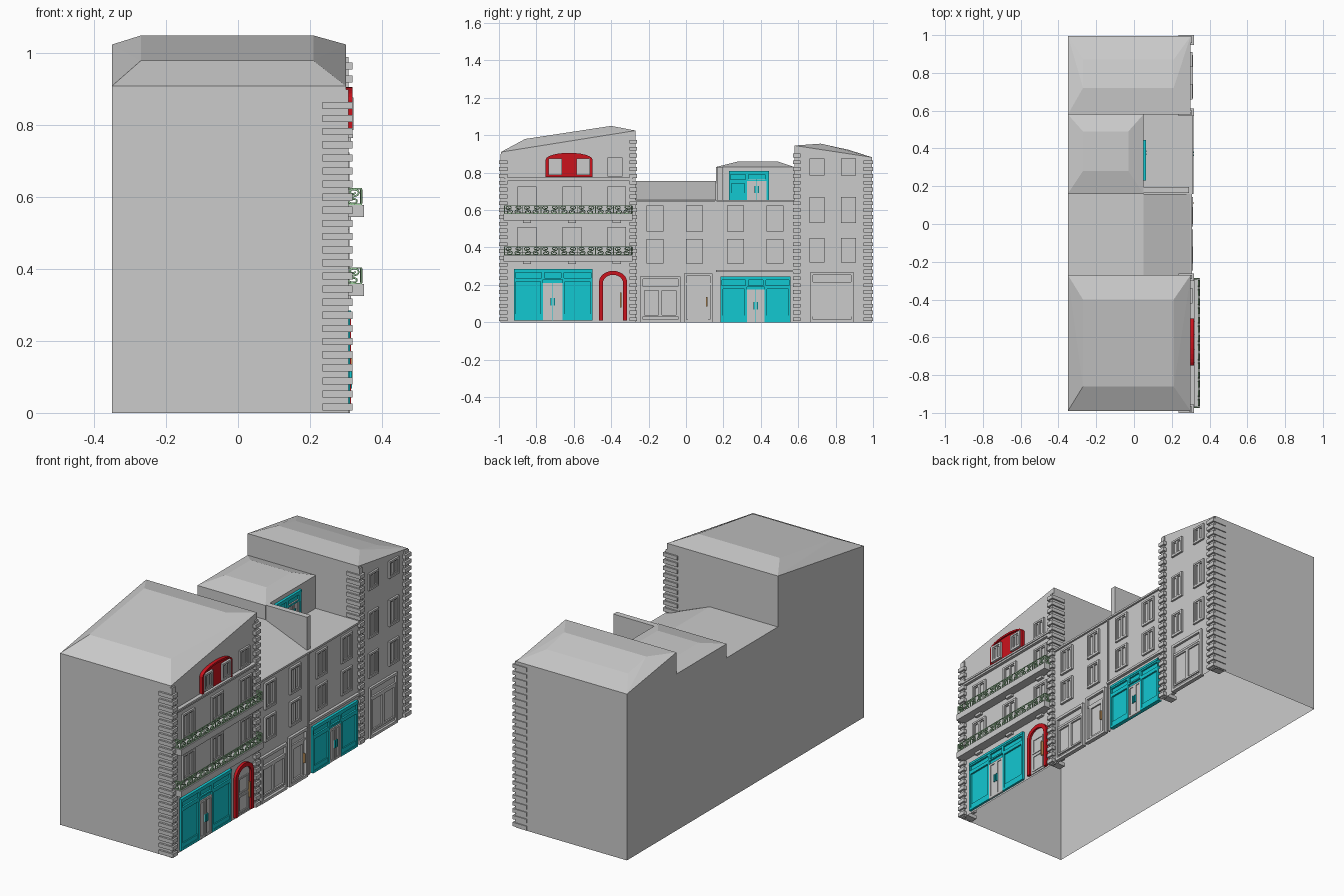
import bpy, bmesh, math

if "Cube" in bpy.data.objects:
    bpy.data.objects.remove(bpy.data.objects["Cube"])


def material(name, rgb):
    m = bpy.data.materials.new(name)
    m.diffuse_color = (*rgb, 1)
    m.use_nodes = True
    m.node_tree.nodes["Principled BSDF"].inputs["Base Color"].default_value = m.diffuse_color
    return m


CYAN = material("teal_paint", (0.006, 0.58, 0.64))
RED = material("red_paint", (0.60, 0.006, 0.012))
GREEN = material("green_iron", (0.36, 0.66, 0.36))
BRASS = material("brass", (0.60, 0.33, 0.12))


def finish(name, bm, mat=None):
    me = bpy.data.meshes.new(name)
    bm.to_mesh(me)
    bm.free()
    if mat:
        me.materials.append(mat)
    ob = bpy.data.objects.new(name, me)
    bpy.context.collection.objects.link(ob)
    return ob


def boxes(name, specs, mat=None):
    """One object from boxes given as (x0, x1, y0, y1, z0, z1)."""
    bm = bmesh.new()
    for x0, x1, y0, y1, z0, z1 in specs:
        for v in bmesh.ops.create_cube(bm, size=1)["verts"]:
            v.co = (x1 if v.co.x > 0 else x0, y1 if v.co.y > 0 else y0, z1 if v.co.z > 0 else z0)
    return finish(name, bm, mat)


def strip(name, profile, y0, y1):
    """Open shell: an x-z profile swept from y0 to y1."""
    bm = bmesh.new()
    rows = [[bm.verts.new((x, y, z)) for x, z in profile] for y in (y0, y1)]
    for i in range(len(profile) - 1):
        bm.faces.new((rows[0][i], rows[0][i + 1], rows[1][i + 1], rows[1][i]))
    return finish(name, bm)


def party_wall(name, y, outline, facing):
    """Flat x-z wall piece above a neighbour's roof."""
    bm = bmesh.new()
    f = bm.faces.new([bm.verts.new((x, y, z)) for x, z in outline])
    f.normal_update()
    if f.normal.y * facing < 0:
        f.normal_flip()
    bmesh.ops.triangulate(bm, faces=[f])
    return finish(name, bm)


def hip_house(name, x1, y0, y1, e0, e1, tx, ty, tz, base=0.0, outer=0):
    """Open-bottomed walls and hipped roof; only the outer (-1 or 1) gable wall is kept."""
    bm = bmesh.new()
    for x in (-0.35, x1):
        for y, e in ((y0, e0), (y1, e1)):
            bm.verts.new((x, y, base))
            bm.verts.new((x, y, e))
    for x in tx:
        for y, z in zip(ty, tz):
            bm.verts.new((x, y, z))
    bmesh.ops.convex_hull(bm, input=bm.verts)
    bmesh.ops.recalc_face_normals(bm, faces=bm.faces)
    bmesh.ops.dissolve_limit(bm, angle_limit=0.01, verts=bm.verts, edges=bm.edges)
    bm.normal_update()
    drop = [f for f in bm.faces if f.normal.z < -0.9 or (abs(f.normal.y) > 0.99 and f.normal.y * outer <= 0)]
    bmesh.ops.delete(bm, geom=drop, context="FACES")
    return finish(name, bm)


def prism(name, outline, x0, x1, mat=None):
    """Extrude a y-z outline along x."""
    bm = bmesh.new()
    f = bm.faces.new([bm.verts.new((x0, y, z)) for y, z in outline])
    for v in bmesh.ops.extrude_face_region(bm, geom=[f])["geom"]:
        if isinstance(v, bmesh.types.BMVert):
            v.co.x = x1
    bmesh.ops.triangulate(bm, faces=[g for g in bm.faces if len(g.verts) > 4])
    bmesh.ops.recalc_face_normals(bm, faces=bm.faces)
    return finish(name, bm, mat)


def arch(y0, y1, z0, spring, rise, n=12):
    c, r = (y0 + y1) / 2, (y1 - y0) / 2
    top = [(c + r * math.cos(math.pi * i / n), spring + rise * math.sin(math.pi * i / n)) for i in range(n + 1)]
    return [(y1, z0)] + top + [(y0, z0)]


def frame(x0, x1, y0, y1, z0, z1, t):
    return [(x0, x1, y0, y0 + t, z0, z1), (x0, x1, y1 - t, y1, z0, z1),
            (x0, x1, y0 + t, y1 - t, z0, z0 + t), (x0, x1, y0 + t, y1 - t, z1 - t, z1)]


def window(name, y, z, w, h, x=0.30):
    """Double casement with surround, centred at y, z."""
    y0, y1, z0, z1 = y - w / 2, y + w / 2, z - h / 2, z + h / 2
    s = frame(x - 0.01, x + 0.010, y0, y1, z0, z1, 0.010)
    for a, b in ((y0 + 0.010, y), (y, y1 - 0.010)):
        s += frame(x - 0.01, x + 0.006, a, b, z0 + 0.010, z1 - 0.010, 0.006)
    return boxes(name, s)


def double_door(name, x, y0, y1, z0, z1, mat):
    c, m = (y0 + y1) / 2, (z0 + z1) / 2
    s = []
    for a, b in ((y0, c - 0.001), (c + 0.001, y1)):
        s += [(x, x + 0.003, a, b, z0, z1)] + frame(x, x + 0.007, a, b, z0, z1, 0.011)
    boxes(name, s)
    boxes(name + "_handles", [(x + 0.007, x + 0.014, c + k - 0.004, c + k + 0.004, m - 0.02, m + 0.02)
                              for k in (-0.008, 0.008)], mat)


def shop(name, y0, y1, z0, z1, d0, d1, dz, mat, x=0.30):
    """Shop front: backing, fascia, framed panes either side of a double door."""
    tr = z1 - 0.055
    s = [(x - 0.01, x + 0.003, y0, y1, z0, z1), (x, x + 0.014, y0, y1, z1 - 0.012, z1)]
    for a, b, side in ((y0, d0, 1), (d0, d1, 0), (d1, y1, 1)):
        s += frame(x, x + 0.012, a, b, tr, z1 - 0.012, 0.008)
        if side:
            s += frame(x, x + 0.012, a, b, z0, tr, 0.012)
            s.append((x, x + 0.009, a, b, z0, z0 + 0.035))
    boxes(name, s, mat)
    double_door(name + "_door", x + 0.003, d0, d1, z0, dz, mat)


def plain_shop(name, y0, y1, z1):
    """Grey display window: surround, two tall panes and a transom."""
    c, t = (y0 + y1) / 2, z1 - 0.065
    boxes(name, frame(0.29, 0.312, y0, y1, 0, z1, 0.014) + frame(0.29, 0.307, y0 + 0.014, c, 0.03, t, 0.009)
          + frame(0.29, 0.307, c, y1 - 0.014, 0.03, t, 0.009) + [(0.29, 0.309, y0 + 0.014, y1 - 0.014, t, t + 0.012)])


def quoins(name, y, inward, top, width):
    """Toothed corner stones on a thin backing; inward is the y direction into the wall."""
    s = [(0.29, 0.308, *sorted((y + inward * 0.008, y + inward * (width - 0.01))), 0, top)]
    for i in range(int(top / 0.0365)):
        z = i * 0.0365 + 0.006
        s.append((0.235, 0.318, *sorted((y, y + inward * width)), z, z + 0.02))
    boxes(name, s)


def scroll(u0, w, z0, h):
    """S-shaped scroll points in a u-z panel."""
    pts, r = [], h * 0.25
    for i in range(12):
        t = i / 11
        a, k = math.pi * (3.0 - 2.5 * t), r * (0.25 + 0.75 * t)
        pts.append((-k * math.cos(a), h * 0.25 - k * math.sin(a)))
    pts += [(-u, -z) for u, z in reversed(pts)]
    return [(u0 + w / 2 + u * w / h * 1.9, z0 + h / 2 + z) for u, z in pts]


def balcony(name, z):
    y0, y1, xf, n = -0.97, -0.29, 0.343, 7
    boxes(name + "_slab", [(0.29, 0.35, -0.975, -0.285, z, z + 0.033)]
          + [(0.29, 0.315, c - 0.022, c + 0.022, z - 0.013, z) for c in (-0.85, -0.61, -0.37)])
    b, t, step = z + 0.034, z + 0.080, (y1 - y0) / n
    s = []
    for q in (b, t - 0.003):
        s.append((xf - 0.002, xf + 0.002, y0, y1, q, q + 0.003))
        s += [(0.30, xf, y - 0.002, y + 0.002, q, q + 0.003) for y in (y0, y1)]
    s += [(xf - 0.002, xf + 0.002, y0 + i * step - 0.002, y0 + i * step + 0.002, b, t) for i in range(n + 1)]
    boxes(name + "_rails", s, GREEN)
    cu = bpy.data.curves.new(name + "_scrolls", "CURVE")
    cu.dimensions = "3D"
    cu.bevel_depth, cu.bevel_resolution = 0.003, 1
    cu.materials.append(GREEN)
    paths = [[(u, y, q) for u, q in scroll(0.302, 0.038, b, t - b)] for y in (y0, y1)]
    for i in range(n):
        c = y0 + (i + 0.5) * step
        for sg in (-1, 1):
            paths.append([(xf, c + sg * u, q) for u, q in scroll(0.002, step / 2 - 0.006, b, t - b)])
    for pts in paths:
        sp = cu.splines.new("POLY")
        sp.points.add(len(pts) - 1)
        for p, c in zip(sp.points, pts):
            p.co = (*c, 1)
    ob = bpy.data.objects.new(name + "_scrolls", cu)
    bpy.context.collection.objects.link(ob)
    bpy.ops.object.select_all(action="DESELECT")
    ob.select_set(True)
    bpy.context.view_layer.objects.active = ob
    bpy.ops.object.convert(target="MESH")
    bpy.ops.object.shade_smooth()


# House shells and roofs, open underneath and undivided inside
hip_house("corner_house", 0.30, -0.99, -0.27, 0.91, 1.025, (-0.27, 0.21), (-0.86, -0.40), (0.98, 1.05), outer=-1)
strip("low_house", [(0.298, 0), (0.298, 0.655), (0.05, 0.755), (-0.35, 0.755), (-0.35, 0)], -0.27, 0.16)
strip("terrace_house", [(0.30, 0), (0.30, 0.655), (0.05, 0.655)], 0.16, 0.58)
strip("terrace_house_back", [(-0.35, 0.655), (-0.35, 0)], 0.16, 0.58)
hip_house("penthouse", 0.05, 0.16, 0.58, 0.83, 0.83, (-0.27, -0.03), (0.28, 0.49), (0.86, 0.86), 0.655)
hip_house("end_house", 0.30, 0.58, 0.995, 0.945, 0.882, (-0.27, 0.21), (0.72, 0.87), (0.955, 0.922), outer=1)
party_wall("corner_party_wall", -0.27, [(-0.35, 0.755), (0.05, 0.755), (0.30, 0.655), (0.30, 1.025), (-0.35, 1.025)], 1)
party_wall("penthouse_party_wall", 0.16, [(-0.35, 0.755), (0.05, 0.755), (0.05, 0.83), (-0.35, 0.83)], -1)
party_wall("end_party_wall", 0.58, [(-0.35, 0.83), (0.05, 0.83), (0.05, 0.655), (0.30, 0.655),
                                    (0.30, 0.945), (-0.35, 0.945)], -1)
boxes("terrace_partition", [(0.05, 0.29, 0.165, 0.195, 0.65, 0.83)])
boxes("cornices", [(0.29, 0.315, -0.965, -0.29, 0.755, 0.765), (0.29, 0.320, -0.97, -0.285, 0.765, 0.775),
                   (0.29, 0.308, -0.27, 0.16, 0.645, 0.655), (0.29, 0.310, 0.16, 0.575, 0.645, 0.655),
                   (0.29, 0.315, 0.16, 0.575, 0.268, 0.28), (0.29, 0.306, 0.155, 0.162, 0, 0.65)])

# Corner stones
quoins("quoins_front", -1.0, 1, 0.90, 0.045)
quoins("quoins_corner_house", -0.262, -1, 0.99, 0.04)
quoins("quoins_end_house", 0.572, 1, 0.935, 0.04)
quoins("quoins_back", 1.0, -1, 0.88, 0.052)

# Shop fronts
shop("corner_shop", -0.92, -0.50, 0.01, 0.285, -0.765, -0.66, 0.21, CYAN)
shop("terrace_shop", 0.185, 0.56, 0, 0.245, 0.325, 0.42, 0.175, CYAN)
shop("penthouse_front", 0.23, 0.445, 0.655, 0.81, 0.325, 0.43, 0.765, CYAN, 0.05)
plain_shop("low_shop_window", -0.245, -0.03, 0.245)
plain_shop("end_shop_window", 0.665, 0.895, 0.268)
boxes("low_house_door", frame(0.29, 0.312, -0.012, 0.142, 0, 0.262, 0.014)
      + frame(0.29, 0.306, 0.012, 0.118, 0.012, 0.20, 0.014) + [(0.29, 0.306, 0.002, 0.128, 0.20, 0.21)])
boxes("low_door_handle", [(0.30, 0.317, 0.108, 0.114, 0.085, 0.135)], BRASS)

# Red arched doorway
outer, inner = arch(-0.465, -0.315, 0.01, 0.215, 0.06), arch(-0.444, -0.336, 0.01, 0.21, 0.044)
prism("arched_door_frame", outer + inner[::-1], 0.295, 0.314, RED)
prism("arched_door", inner, 0.295, 0.304)
boxes("arched_door_panels", frame(0.30, 0.308, -0.43, -0.35, 0.02, 0.11, 0.008)
      + frame(0.30, 0.308, -0.43, -0.35, 0.12, 0.205, 0.008))
boxes("arched_door_handle", [(0.304, 0.318, -0.352, -0.344, 0.08, 0.16)], BRASS)

# Red attic window with two casements
prism("attic_arch", arch(-0.75, -0.50, 0.778, 0.87, 0.036), 0.295, 0.310, RED)
prism("attic_arch_rim", arch(-0.75, -0.50, 0.778, 0.87, 0.036)
      + arch(-0.741, -0.509, 0.778, 0.868, 0.028)[::-1], 0.300, 0.318, RED)
for i, y in enumerate((-0.70, -0.55)):
    boxes(f"attic_panes_{i}", [(0.305, 0.312, y - 0.035, y + 0.035, 0.788, 0.875)])
    window(f"attic_casement_{i}", y, 0.832, 0.072, 0.09, 0.312)

# Balconies and plain windows
balcony("upper_balcony", 0.545)
balcony("lower_balcony", 0.325)
grid = {"corner": ((-0.85, -0.61, -0.37), ((0.44, 0.14), (0.655, 0.14)), 0.10),
        "corner_attic": ((-0.38,), ((0.83, 0.10),), 0.08),
        "low": ((-0.165, 0.045), ((0.38, 0.13), (0.555, 0.14)), 0.09),
        "terrace": ((0.265, 0.475), ((0.38, 0.13), (0.555, 0.14)), 0.09),
        "end": ((0.70, 0.87), ((0.385, 0.13), (0.60, 0.14), (0.83, 0.09)), 0.08)}
for name, (ys, rows, w) in grid.items():
    for i, y in enumerate(ys):
        for j, (z, h) in enumerate(rows):
            window(f"{name}_window_{j}_{i}", y, z, w, h)
